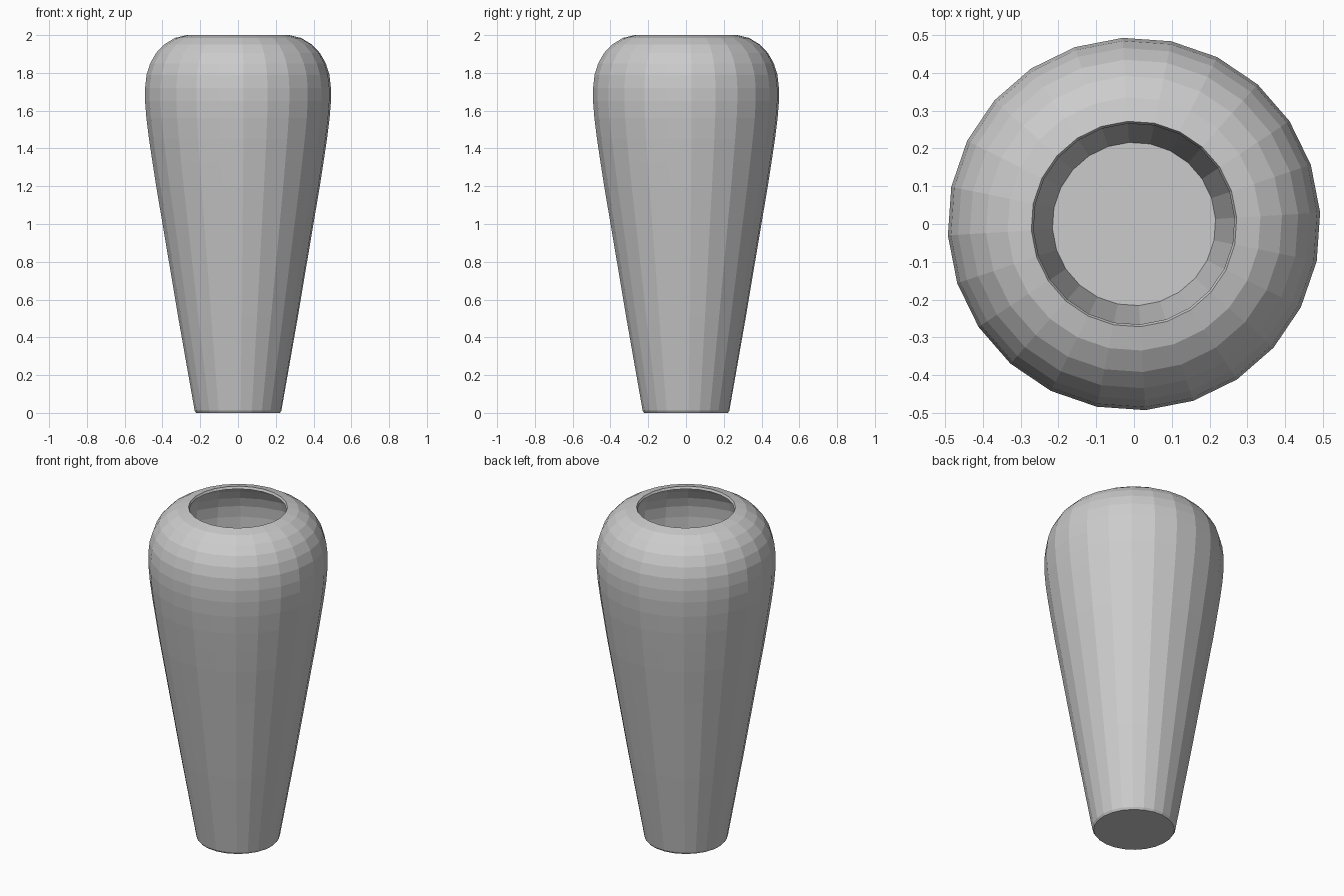
import bpy, bmesh, math

if "Cube" in bpy.data.objects:
    bpy.data.objects.remove(bpy.data.objects["Cube"])

SIDES = 24
TURN = math.radians(3.5)
WALL = 0.014

# Outer silhouette (radius, height), foot to mouth
outer = [(0.222, 0.0), (0.23, 0.012), (0.316, 0.5), (0.40, 1.0), (0.434, 1.2),
         (0.454, 1.33), (0.472, 1.45), (0.486, 1.56), (0.493, 1.65), (0.493, 1.72),
         (0.485, 1.79), (0.466, 1.85), (0.435, 1.905), (0.392, 1.95),
         (0.335, 1.985), (0.272, 2.0)]


def offset(profile, d):
    """Shift an open profile inwards along its normals."""
    result = []
    for i, (r, z) in enumerate(profile):
        a, b = profile[max(i - 1, 0)], profile[min(i + 1, len(profile) - 1)]
        dr, dz = b[0] - a[0], b[1] - a[1]
        n = math.hypot(dr, dz)
        result.append((r - dz / n * d, z + dr / n * d))
    return result


# Inner wall, from mouth down to the floor
inner = offset(outer[2:], WALL)[::-1]
inner[0] = (0.266, 2.0 - WALL)
inner.append((0.216, WALL))
profile = outer + inner

# Spin the profile into the hollow vase
bm = bmesh.new()
rings = []
for r, z in profile:
    rings.append([bm.verts.new((r * math.cos(TURN + math.tau * k / SIDES),
                                r * math.sin(TURN + math.tau * k / SIDES), z))
                  for k in range(SIDES)])
for low, high in zip(rings, rings[1:]):
    for k in range(SIDES):
        j = (k + 1) % SIDES
        bm.faces.new((low[k], low[j], high[j], high[k]))

# Underside and inner floor
bm.faces.new(rings[0][::-1])
bm.faces.new(rings[-1])
bmesh.ops.recalc_face_normals(bm, faces=bm.faces)

mesh = bpy.data.meshes.new("vase")
bm.to_mesh(mesh)
bm.free()
vase = bpy.data.objects.new("vase", mesh)
bpy.context.collection.objects.link(vase)
